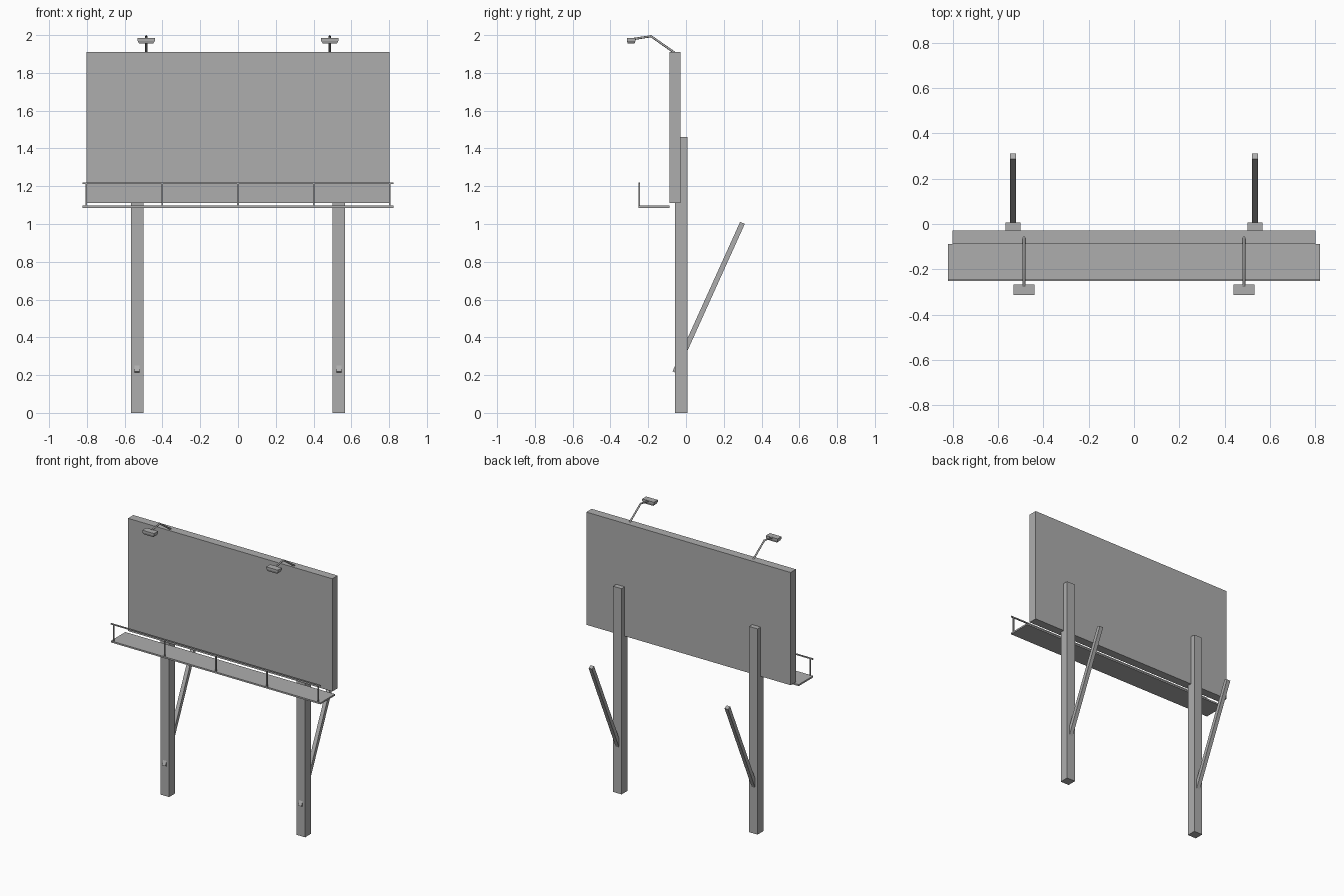
import bpy
import bmesh
from mathutils import Vector, Matrix

cube = bpy.data.objects.get("Cube")
if cube:
    bpy.data.objects.remove(cube, do_unlink=True)

grey = bpy.data.materials.new("plain_grey")
grey.use_nodes = True
GREY = (0.42, 0.42, 0.42, 1)
grey.diffuse_color = GREY
grey.node_tree.nodes["Principled BSDF"].inputs["Base Color"].default_value = GREY


def finish(name, bm):
    bmesh.ops.recalc_face_normals(bm, faces=bm.faces)
    mesh = bpy.data.meshes.new(name)
    bm.to_mesh(mesh)
    bm.free()
    mesh.materials.append(grey)
    obj = bpy.data.objects.new(name, mesh)
    bpy.context.collection.objects.link(obj)
    return obj


def box(name, low, high, taper=None):
    """Box between two corners; taper shrinks the bottom face."""
    low, high = Vector(low), Vector(high)
    bm = bmesh.new()
    bmesh.ops.create_cube(bm, size=1)
    if taper:
        # keep the upper half straight, narrow the lower half
        bmesh.ops.bisect_plane(bm, geom=bm.verts[:] + bm.edges[:] + bm.faces[:],
                               plane_co=(0, 0, 0), plane_no=(0, 0, 1))
        for v in bm.verts:
            if v.co.z < -0.4:
                v.co.x *= taper
                v.co.y *= taper
    for v in bm.verts:
        v.co = (low + high) / 2 + v.co * (high - low)
    return finish(name, bm)


def beam(name, start, end, size):
    """Square beam between two points."""
    start, end = Vector(start), Vector(end)
    axis = (end - start).normalized()
    side = Vector((1, 0, 0))
    turn = Matrix((side, axis.cross(side), axis)).transposed()
    bm = bmesh.new()
    bmesh.ops.create_cube(bm, size=1)
    for v in bm.verts:
        local = Vector((v.co.x * size, v.co.y * size, v.co.z * (end - start).length))
        v.co = (start + end) / 2 + turn @ local
    return finish(name, bm)


def tube(name, points, radius):
    """Thin round pipe along a bent path."""
    curve = bpy.data.curves.new(name, "CURVE")
    curve.dimensions = "3D"
    curve.bevel_depth = radius
    curve.bevel_resolution = 2
    curve.use_fill_caps = True
    spline = curve.splines.new("POLY")
    spline.points.add(len(points) - 1)
    for p, co in zip(spline.points, points):
        p.co = (*co, 1)
    curve.materials.append(grey)
    obj = bpy.data.objects.new(name, curve)
    bpy.context.collection.objects.link(obj)


# Display board
box("board", (-0.802, -0.088, 1.11), (0.802, -0.028, 1.91))

# Walkway and its railing
box("walkway", (-0.823, -0.251, 1.086), (0.823, -0.088, 1.097))
box("top_rail", (-0.823, -0.252, 1.213), (0.823, -0.244, 1.221))
for i in range(5):
    x = -0.803 + i * 0.4015
    box(f"rail_post_{i + 1}", (x - 0.004, -0.252, 1.095), (x + 0.004, -0.244, 1.215))

# Legs, braces and lamps, one set on each side
for side, s in (("left", 1), ("right", -1)):
    x = 0.534 * s
    box(f"{side}_leg", (x - 0.033, -0.057, 0), (x + 0.033, 0.007, 1.46))
    beam(f"{side}_brace", (x, -0.059, 0.214), (x, 0.299, 1.006), 0.027)

    x = 0.486 * s
    tube(f"{side}_lamp_arm", [(x, -0.058, 1.905), (x, -0.185, 1.994), (x, -0.275, 1.98)], 0.006)
    box(f"{side}_lamp", (x - 0.046, -0.313, 1.955), (x + 0.046, -0.268, 1.984), taper=0.8)
